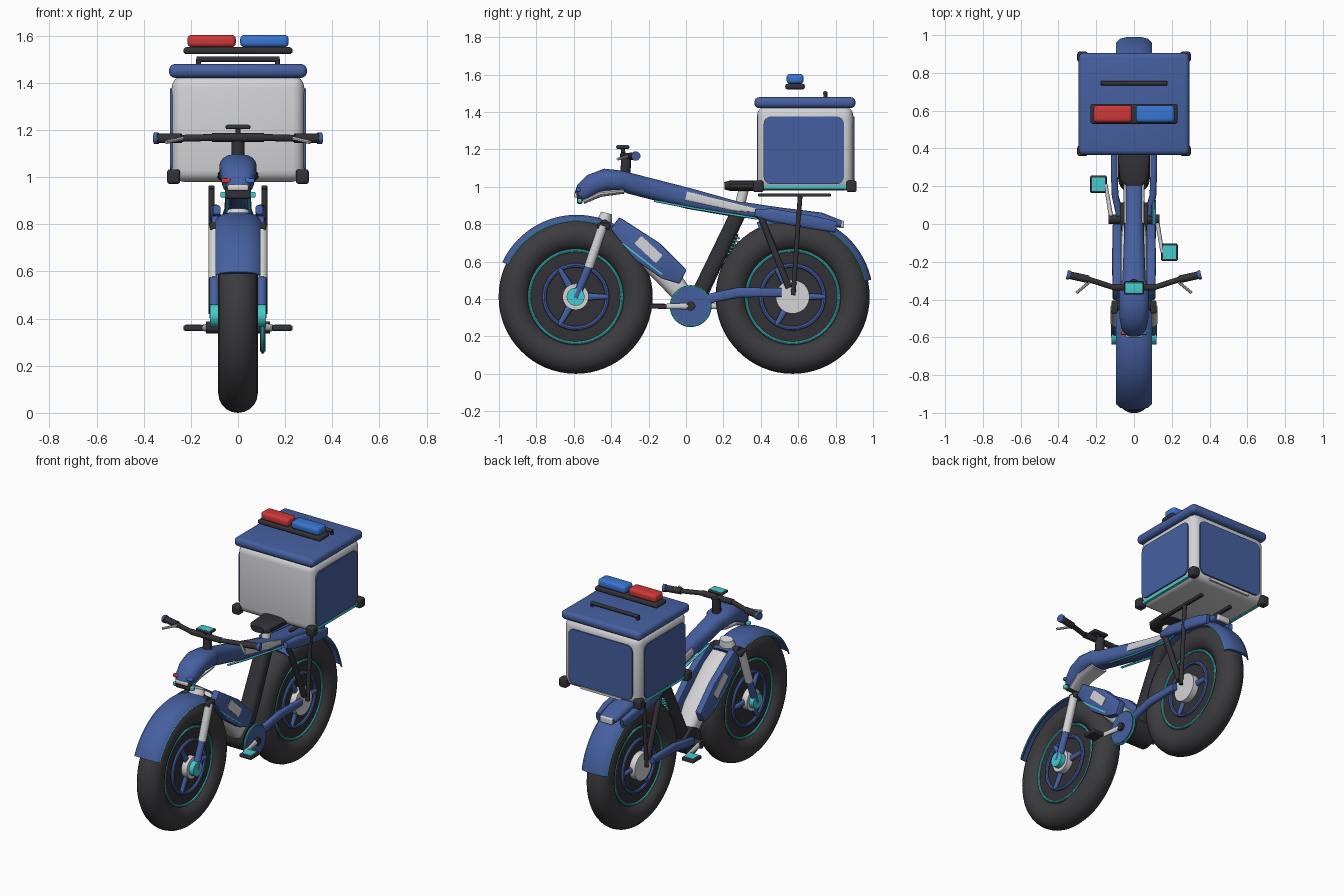
import bpy, bmesh, math
from mathutils import Vector, Matrix


def material(name, rgb):
    m = bpy.data.materials.new(name)
    m.diffuse_color = (*rgb, 1)
    return m


BLUE = material("deep blue", (0.06, 0.115, 0.35))
DARK = material("charcoal", (0.032, 0.032, 0.038))
TYRE = material("rubber grey", (0.045, 0.045, 0.05))
WHITE = material("off white", (0.66, 0.66, 0.68))
TEAL = material("teal", (0.06, 0.6, 0.62))
RED = material("red lens", (0.62, 0.04, 0.04))
LENS = material("blue lens", (0.04, 0.18, 0.64))


def finish(name, bm, mat):
    bmesh.ops.recalc_face_normals(bm, faces=bm.faces[:])
    me = bpy.data.meshes.new(name)
    bm.to_mesh(me)
    bm.free()
    me.materials.append(mat)
    me.shade_smooth()
    me.set_sharp_from_angle(angle=math.radians(35))
    ob = bpy.data.objects.new(name, me)
    bpy.context.collection.objects.link(ob)
    return ob


def skin(bm, rings, loop=False):
    """Bridge rows of points into a closed surface."""
    rows = [[bm.verts.new(p) for p in r] for r in rings]
    n = len(rows[0])
    for i in range(len(rows) if loop else len(rows) - 1):
        a, b = rows[i], rows[(i + 1) % len(rows)]
        for j in range(n):
            k = (j + 1) % n
            bm.faces.new((a[j], a[k], b[k], b[j]))
    if not loop:
        bm.faces.new(rows[0])
        bm.faces.new(rows[-1])


def box(name, c, size, mat, bevel=0.0, axis=None, tilt=0.0):
    """Rounded box; with axis given only the edges along it are rounded."""
    bm = bmesh.new()
    bmesh.ops.create_cube(bm, size=1)
    bmesh.ops.scale(bm, vec=size, verts=bm.verts[:])
    if bevel:
        edges = [e for e in bm.edges if axis is None or
                 abs((e.verts[0].co - e.verts[1].co).normalized()[axis]) > 0.9]
        bmesh.ops.bevel(bm, geom=edges, offset=bevel, segments=4, profile=0.5, affect='EDGES')
    bmesh.ops.transform(bm, matrix=Matrix.Translation(c) @ Matrix.Rotation(tilt, 4, 'X'), verts=bm.verts[:])
    return finish(name, bm, mat)


def loft(name, pts, mat, power=2.0, segs=16):
    """Superellipse sections (x, y, z, half width, half height) along a path."""
    P = [Vector(p[:3]) for p in pts]
    rings = []
    for i, p in enumerate(pts):
        t = (P[min(i + 1, len(P) - 1)] - P[max(i - 1, 0)]).normalized()
        ref = Vector((0, 1, 0)) if abs(t.x) > 0.8 else Vector((1, 0, 0))
        u = (ref - t * ref.dot(t)).normalized()
        v = t.cross(u)
        ring = []
        for j in range(segs):
            a = 2 * math.pi * (j + 0.5) / segs
            c, s = math.cos(a), math.sin(a)
            ring.append(P[i] + u * p[3] * math.copysign(abs(c) ** (2 / power), c)
                        + v * p[4] * math.copysign(abs(s) ** (2 / power), s))
        rings.append(ring)
    bm = bmesh.new()
    skin(bm, rings)
    return finish(name, bm, mat)


def rod(name, p, q, r, mat, segs=12):
    return loft(name, [(*p, r, r), (*q, r, r)], mat, segs=segs)


def lathe(name, c, profile, mat, a0=0, a1=360, steps=64):
    """Spin a closed (radius, x) profile about the x axis through c."""
    full = a1 - a0 >= 360
    rings = []
    for i in range(steps if full else steps + 1):
        a = math.radians(a0 + (a1 - a0) * i / steps)
        rings.append([(c[0] + x, c[1] + r * math.cos(a), c[2] + r * math.sin(a)) for r, x in profile])
    bm = bmesh.new()
    skin(bm, rings, full)
    return finish(name, bm, mat)


def circle(r, x, rad, n=10):
    return [(r + rad * math.cos(2 * math.pi * i / n), x + rad * math.sin(2 * math.pi * i / n)) for i in range(n)]


def disc(name, c, r, half, mat):
    return rod(name, (c[0] - half, c[1], c[2]), (c[0] + half, c[1], c[2]), r, mat, 40)


def plate(name, outline, x, thick, mat, bevel=0.008):
    """Side-view (y, z) outline with thickness in x."""
    bm = bmesh.new()
    skin(bm, [[(x + s * thick / 2, y, z) for y, z in outline] for s in (-1, 1)])
    bmesh.ops.bevel(bm, geom=bm.edges[:], offset=bevel, segments=2, profile=0.5, affect='EDGES')
    return finish(name, bm, mat)


# wheels
for label, y in (("front", -0.59), ("rear", 0.57)):
    c = (0, y, 0.412)
    lathe(label + "_tyre", c, circle(0.328, 0, 0.084, 20), TYRE)
    disc(label + "_rim_disc", c, 0.262, 0.045, DARK)
    disc(label + "_hub", c, 0.07 if y < 0 else 0.09, 0.085, WHITE)
    if y < 0:
        disc("front_axle_cap", c, 0.048, 0.118, TEAL)
    for s in (1, -1):
        lathe(label + "_rim_line", c, circle(0.247, s * 0.047, 0.008, 8), TEAL)
        lathe(label + "_wheel_ring", c, circle(0.168, s * 0.05, 0.012, 8), BLUE)
        for k in range(3):
            a = math.radians(120 * k)
            d = (math.cos(a), math.sin(a))
            loft(label + "_spoke", [(s * 0.055, y + d[0] * r, 0.412 + d[1] * r, 0.013, w)
                                    for r, w in ((0.05, 0.022), (0.17, 0.012))], BLUE)

# fenders: arched strip with a thin teal edge
arch = [(0.407, -0.094), (0.428, -0.075), (0.438, -0.035), (0.438, 0.035), (0.428, 0.075), (0.407, 0.094),
        (0.402, 0.088), (0.418, 0.07), (0.426, 0), (0.418, -0.07), (0.402, -0.088)]
for label, y, a0, a1 in (("front", -0.585, 63, 155), ("rear", 0.562, 12, 115)):
    lathe(label + "_fender", (0, y, 0.412), arch, BLUE, a0, a1, 28)
    for s in (1, -1):
        lathe(label + "_fender_trim", (0, y, 0.412), circle(0.405, s * 0.092, 0.004, 6), TEAL, a0, a1, 28)

# main beam with head, white chin and tail
loft("main_beam", [(0, -0.575, 0.945, 0.05, 0.03), (0, -0.55, 0.97, 0.066, 0.05), (0, -0.50, 1.01, 0.076, 0.06),
                   (0, -0.43, 1.036, 0.08, 0.062), (0, -0.33, 1.03, 0.08, 0.055), (0, -0.30, 1.018, 0.062, 0.056),
                   (0, 0.02, 0.936, 0.05, 0.056), (0, 0.26, 0.882, 0.05, 0.043), (0, 0.5, 0.852, 0.06, 0.038),
                   (0, 0.72, 0.825, 0.07, 0.038), (0, 0.83, 0.80, 0.06, 0.02)], BLUE, 2.5, 20)
loft("white_chin", [(0, -0.55, 0.922, 0.045, 0.015), (0, -0.46, 0.963, 0.06, 0.018),
                    (0, -0.33, 0.977, 0.06, 0.014)], WHITE, 2.5)
box("tail_plate", (0, 0.835, 0.80), (0.09, 0.02, 0.04), WHITE, 0.006)
box("headlight", (0, -0.585, 0.955), (0.09, 0.03, 0.026), WHITE, 0.008)
box("headlight_shell", (0, -0.568, 0.945), (0.11, 0.03, 0.075), DARK, 0.01)
for s, m in ((-1, RED), (1, LENS)):
    box("head_marker_light", (s * 0.05, -0.575, 0.985), (0.04, 0.024, 0.02), m, 0.006)
    box("head_teal_bar", (s * 0.052, -0.568, 0.925), (0.045, 0.024, 0.025), TEAL, 0.006)

outline = [(-0.404, 0.775), (-0.356, 0.838), (-0.142, 0.70), (0.003, 0.556), (-0.035, 0.481),
           (-0.131, 0.51), (-0.275, 0.61)]
for s in (1, -1):
    # beam side trim and tail panels
    loft("beam_side_panel", [(s * 0.047, 0.0, 0.952, 0.008, 0.024), (s * 0.047, 0.26, 0.893, 0.008, 0.022),
                             (s * 0.05, 0.37, 0.875, 0.008, 0.012)], WHITE, 4)
    loft("beam_teal_line", [(s * 0.046, -0.17, 0.925, 0.008, 0.006), (s * 0.046, 0.05, 0.883, 0.008, 0.006),
                            (s * 0.05, 0.38, 0.83, 0.008, 0.006)], TEAL)
    loft("tail_side_panel", [(s * 0.09, 0.37, 0.862, 0.016, 0.02), (s * 0.098, 0.46, 0.848, 0.022, 0.036),
                             (s * 0.098, 0.70, 0.805, 0.022, 0.036), (s * 0.088, 0.80, 0.785, 0.014, 0.03)], BLUE, 3)
    # battery side shells
    plate("battery_shell", outline, s * 0.09, 0.046, BLUE)
    box("battery_label", (s * 0.113, -0.2, 0.665), (0.008, 0.155, 0.055), WHITE, 0.006, 0, -0.75)
    box("battery_teal_line", (s * 0.111, -0.235, 0.615), (0.008, 0.27, 0.008), TEAL, tilt=-0.66)
    # fork legs
    rod("fork_upper", (s * 0.1, -0.445, 0.79), (s * 0.1, -0.52, 0.57), 0.026, WHITE)
    rod("fork_lower", (s * 0.1, -0.513, 0.59), (s * 0.1, -0.59, 0.405), 0.022, BLUE)
    box("fork_clamp", (s * 0.095, -0.44, 0.79), (0.05, 0.07, 0.035), DARK, 0.01)
    # rear stays
    loft("chainstay", [(s * 0.075, 0.05, 0.38, 0.02, 0.026), (s * 0.1, 0.15, 0.408, 0.018, 0.027),
                       (s * 0.105, 0.28, 0.435, 0.018, 0.027), (s * 0.105, 0.51, 0.435, 0.016, 0.024)], BLUE, 3)
    rod("seat_stay", (s * 0.09, 0.40, 0.84), (s * 0.103, 0.55, 0.46), 0.018, DARK)
    rod("rack_stay", (s * 0.112, 0.61, 0.95), (s * 0.112, 0.573, 0.42), 0.013, DARK)
    box("rack_rail", (s * 0.112, 0.58, 0.956), (0.026, 0.39, 0.016), DARK, 0.005)

# down tube, crown, seat tube and motor
loft("down_tube", [(0, -0.37, 0.79, 0.06, 0.03), (0, -0.30, 0.715, 0.072, 0.055), (0, -0.10, 0.525, 0.072, 0.065),
                   (0, 0.0, 0.40, 0.06, 0.05)], WHITE, 3)
rod("fork_crown", (-0.09, -0.435, 0.80), (0.09, -0.435, 0.80), 0.025, DARK)
loft("steerer_cover", [(0, -0.44, 0.80, 0.06, 0.045), (0, -0.425, 0.86, 0.045, 0.03)], WHITE)
loft("seat_tube", [(0, 0.06, 0.40, 0.055, 0.045), (0, 0.28, 0.86, 0.05, 0.042)], DARK, 3)
disc("motor", (0, 0.03, 0.37), 0.085, 0.075, DARK)
rod("shock_core", (0, 0.215, 0.62), (0, 0.265, 0.75), 0.018, DARK)
for k in range(6):
    t = k / 5
    y, z = 0.223 + 0.035 * t, 0.64 + 0.09 * t
    rod("shock_coil", (0, y, z), (0, y + 0.004, z + 0.009), 0.03, TEAL, 16)

# chainring, cranks and pedals
disc("chainring", (0.105, 0.025, 0.362), 0.102, 0.012, BLUE)
lathe("chainring_trim", (0.105, 0.025, 0.362), circle(0.105, 0, 0.007, 8), TEAL, steps=40)
disc("crank_axle", (0, 0.025, 0.362), 0.025, 0.135, DARK)
for s in (1, -1):
    py = 0.03 - s * 0.18
    loft("crank_arm", [(s * 0.12, 0.03, 0.362, 0.012, 0.018), (s * 0.15, py, 0.36, 0.01, 0.013)], WHITE)
    box("pedal_frame", (s * 0.188, py, 0.36), (0.088, 0.092, 0.024), DARK, 0.008)
    box("pedal_pad", (s * 0.188, py, 0.371), (0.068, 0.07, 0.008), TEAL)

# saddle
loft("seat", [(0, 0.205, 1.005, 0.045, 0.02), (0, 0.235, 1.006, 0.075, 0.028), (0, 0.40, 1.006, 0.088, 0.028),
              (0, 0.44, 1.0, 0.08, 0.02)], DARK, 3)
rod("seat_post", (0, 0.28, 0.87), (0, 0.31, 0.99), 0.028, WHITE)

# handlebar, grips, levers and display
rod("stem", (0, -0.325, 1.06), (0, -0.318, 1.175), 0.028, DARK)
loft("handlebar", [(x, -0.335 + (abs(x) > 0.2) * 0.045, 1.168 - (abs(x) > 0.2) * 0.004, 0.015, 0.015)
                   for x in (-0.25, -0.11, 0.11, 0.25)], DARK)
rod("handlebar_clamp", (-0.11, -0.335, 1.168), (0.11, -0.335, 1.168), 0.019, DARK)
for s in (1, -1):
    rod("grip", (s * 0.24, -0.293, 1.164), (s * 0.345, -0.27, 1.164), 0.021, DARK)
    rod("grip_cap", (s * 0.338, -0.272, 1.164), (s * 0.355, -0.268, 1.164), 0.025, BLUE)
    rod("brake_lever", (s * 0.225, -0.298, 1.166), (s * 0.305, -0.365, 1.148), 0.008, WHITE, 8)
rod("display_post", (0, -0.335, 1.17), (0, -0.338, 1.21), 0.012, DARK)
box("display_body", (0, -0.338, 1.212), (0.105, 0.07, 0.018), DARK, 0.007)
box("display_screen", (0, -0.338, 1.219), (0.09, 0.056, 0.008), TEAL, 0.003)

# cargo box
box("cargo_body", (0, 0.637, 1.205), (0.562, 0.515, 0.45), WHITE, 0.05)
box("cargo_lid", (0, 0.636, 1.45), (0.585, 0.54, 0.058), BLUE, 0.025)
for s in (1, -1):
    box("cargo_side_panel", (s * 0.282, 0.63, 1.195), (0.012, 0.43, 0.362), BLUE, 0.04, 0)
    box("cargo_teal_strip", (s * 0.272, 0.637, 0.998), (0.016, 0.47, 0.018), TEAL)
    for y in (0.387, 0.885):
        box("cargo_corner", (s * 0.273, y, 1.002), (0.055, 0.055, 0.062), DARK, 0.012)
box("cargo_back_panel", (0, 0.896, 1.195), (0.47, 0.012, 0.362), BLUE, 0.04, 1)
box("cargo_back_strip", (0, 0.89, 1.0), (0.3, 0.012, 0.016), WHITE)

# lid handle and light bar
rod("lid_handle", (-0.175, 0.745, 1.5), (0.175, 0.745, 1.5), 0.012, DARK)
for s in (1, -1):
    rod("handle_foot", (s * 0.168, 0.745, 1.475), (s * 0.168, 0.745, 1.5), 0.011, DARK)
box("light_bar_base", (0, 0.583, 1.536), (0.462, 0.105, 0.03), DARK, 0.013)
for s, m in ((-1, RED), (1, LENS)):
    box("light_bar_lens", (s * 0.112, 0.583, 1.577), (0.205, 0.09, 0.052), m, 0.018)
